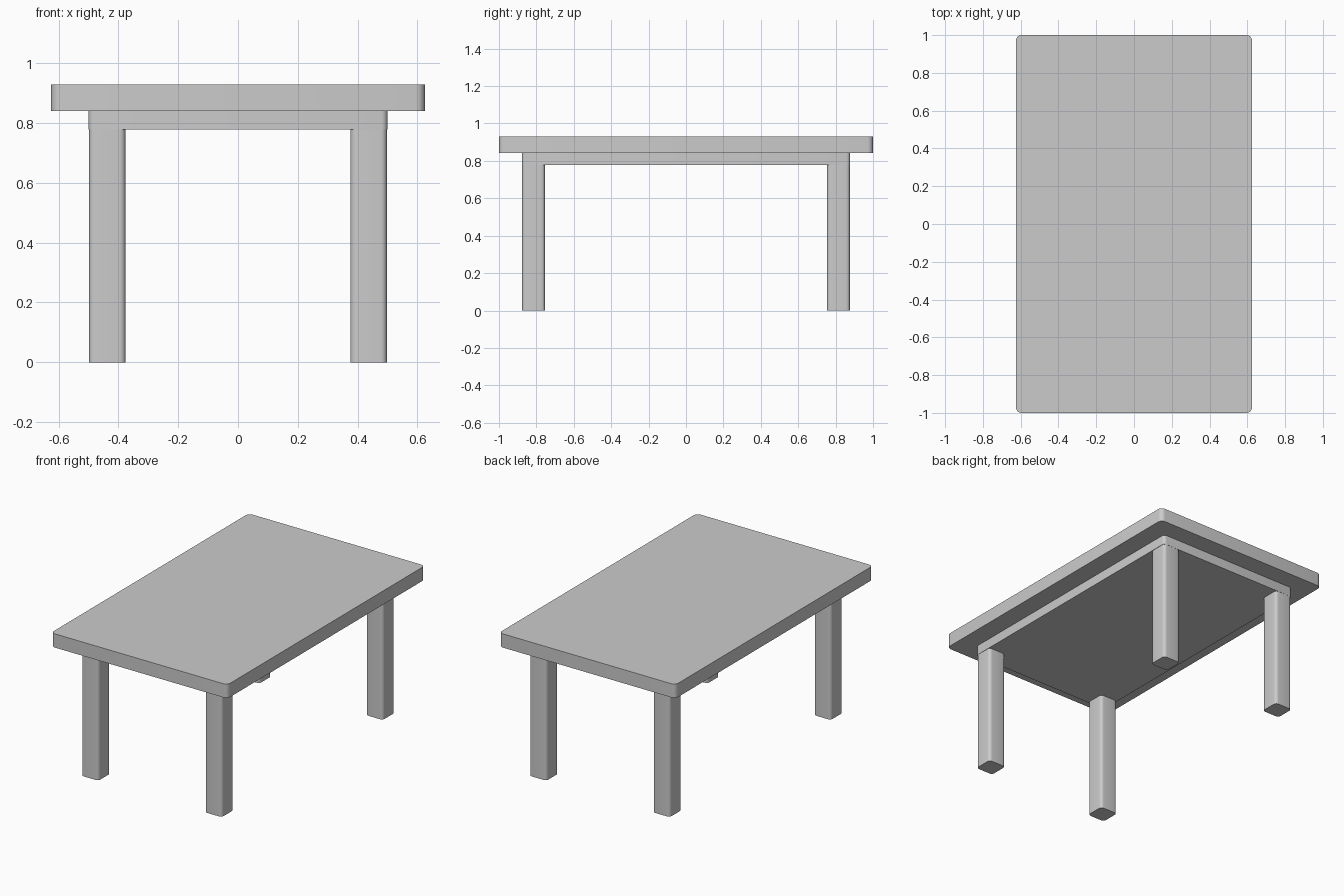
import bpy, bmesh, math

if "Cube" in bpy.data.objects:
    bpy.data.objects.remove(bpy.data.objects["Cube"])


def rounded_box(name, x0, x1, y0, y1, z0, z1, radius, steps=5):
    """Box with rounded vertical corners, extruded from a rounded outline."""
    corners = [(x1 - radius, y1 - radius), (x0 + radius, y1 - radius),
               (x0 + radius, y0 + radius), (x1 - radius, y0 + radius)]
    bm = bmesh.new()
    outline = []
    for i, (cx, cy) in enumerate(corners):
        for s in range(steps + 1):
            a = math.pi / 2 * (i + s / steps)
            outline.append(bm.verts.new((cx + radius * math.cos(a),
                                         cy + radius * math.sin(a), z0)))
    base = bm.faces.new(outline)
    ext = bmesh.ops.extrude_face_region(bm, geom=[base], use_keep_orig=True)
    for v in ext["geom"]:
        if isinstance(v, bmesh.types.BMVert):
            v.co.z = z1
    bmesh.ops.recalc_face_normals(bm, faces=bm.faces[:])
    mesh = bpy.data.meshes.new(name)
    bm.to_mesh(mesh)
    bm.free()
    obj = bpy.data.objects.new(name, mesh)
    bpy.context.collection.objects.link(obj)
    bpy.ops.object.select_all(action='DESELECT')
    obj.select_set(True)
    bpy.context.view_layer.objects.active = obj
    bpy.ops.object.shade_smooth_by_angle(angle=math.radians(30))
    return obj


TOP_Z, TOP_UNDER, APRON_Z = 0.929, 0.841, 0.779
LEG = 0.122

# Table top
rounded_box("table_top", -0.625, 0.625, -1, 1, TOP_UNDER, TOP_Z, 0.03)

# Solid apron under the top
rounded_box("apron", -0.5, 0.5, -0.877, 0.877, APRON_Z, TOP_UNDER, 0.02)

# Four legs, flush with the apron corners
for sx, side in ((-1, "left"), (1, "right")):
    for sy, end in ((-1, "front"), (1, "back")):
        cx, cy = sx * (0.498 - LEG / 2), sy * (0.876 - LEG / 2)
        rounded_box(f"{end}_{side}_leg", cx - LEG / 2, cx + LEG / 2,
                    cy - LEG / 2, cy + LEG / 2, 0, APRON_Z, 0.02)
